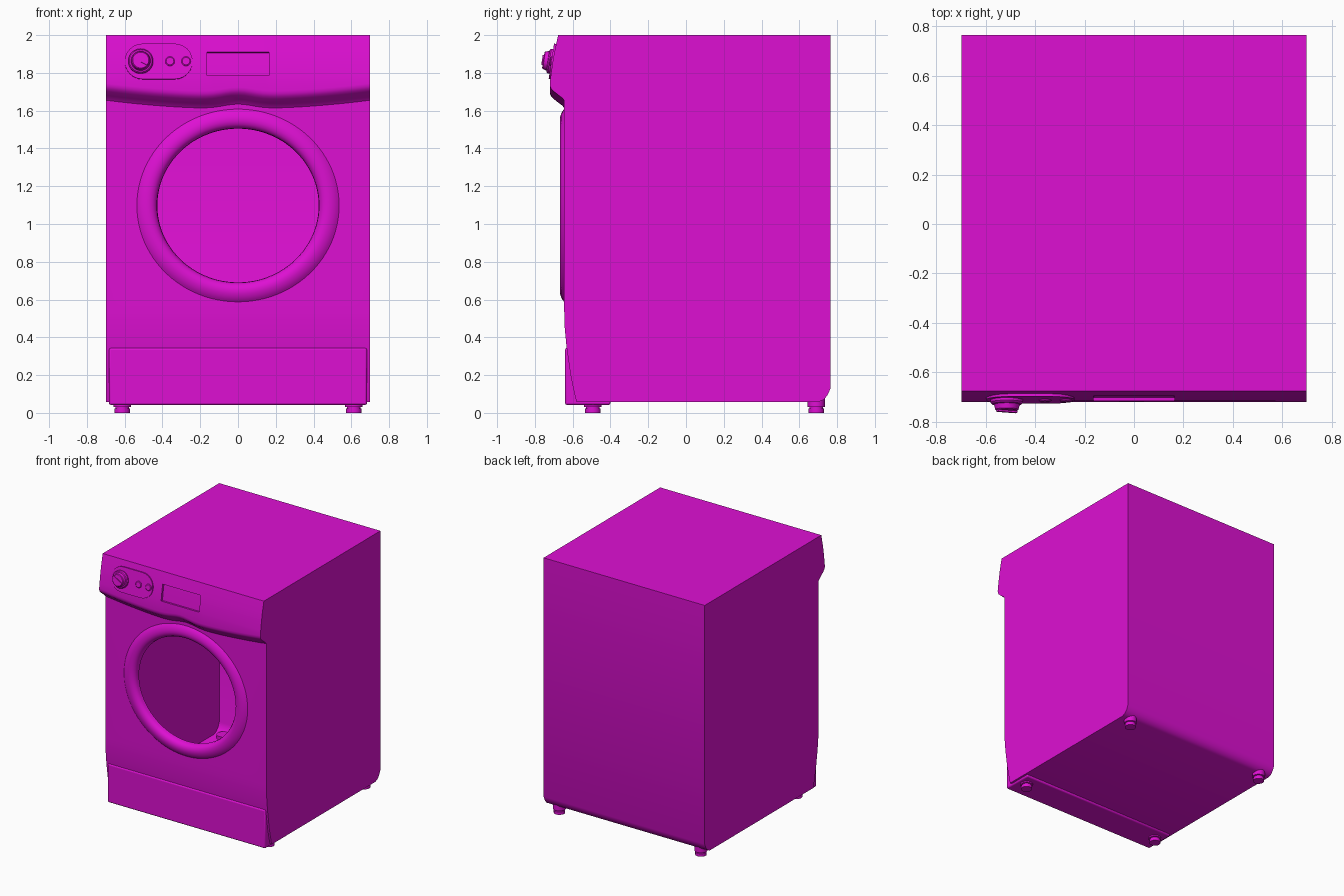
import bpy, bmesh, math
from mathutils import Matrix, Vector

if "Cube" in bpy.data.objects:
    bpy.data.objects.remove(bpy.data.objects["Cube"])

paint = bpy.data.materials.new("magenta_paint")
paint.diffuse_color = (0.73, 0.005, 0.65, 1)
paint.use_nodes = True
paint.node_tree.nodes["Principled BSDF"].inputs["Base Color"].default_value = paint.diffuse_color
W = 0.698              # half width of the cabinet
FRONT = -0.645         # flat front plane
DOOR_Z = 1.098
SQUASH = 0.953         # door is slightly flattened in height


def finish(name, bm, matrix=None, angle=35):
    mesh = bpy.data.meshes.new(name)
    bm.to_mesh(mesh)
    bm.free()
    ob = bpy.data.objects.new(name, mesh)
    bpy.context.collection.objects.link(ob)
    mesh.materials.append(paint)
    if matrix:
        ob.matrix_world = matrix
    bpy.ops.object.select_all(action='DESELECT')
    ob.select_set(True)
    bpy.context.view_layer.objects.active = ob
    bpy.ops.object.shade_smooth_by_angle(angle=math.radians(angle))
    return ob


def lathe(name, profile, matrix, n=32, sy=1.0):
    """Spin (radius, height) points around local z."""
    bm = bmesh.new()
    rings = []
    for r, h in profile:
        rings.append([bm.verts.new((r * math.cos(2 * math.pi * i / n),
                                    sy * r * math.sin(2 * math.pi * i / n), h)) for i in range(n)])
    for a, b in zip(rings, rings[1:]):
        for i in range(n):
            j = (i + 1) % n
            bm.faces.new((a[i], a[j], b[j], b[i]))
    bmesh.ops.remove_doubles(bm, verts=bm.verts, dist=1e-5)
    bmesh.ops.recalc_face_normals(bm, faces=bm.faces)
    return finish(name, bm, matrix)


def prism(name, pts, h0, h1, matrix):
    """Extrude a local xy outline from h0 to h1."""
    bm = bmesh.new()
    f = bm.faces.new([bm.verts.new((x, y, h0)) for x, y in pts])
    ext = bmesh.ops.extrude_face_region(bm, geom=[f])
    bmesh.ops.translate(bm, vec=(0, 0, h1 - h0),
                        verts=[v for v in ext['geom'] if isinstance(v, bmesh.types.BMVert)])
    bmesh.ops.recalc_face_normals(bm, faces=bm.faces)
    return finish(name, bm, matrix)


def brow_profile(x):
    """Front panel section from top edge down to the wavy lower lip, as (y, z)."""
    b = 1.615 + 0.045 * (abs(x) / W) ** 2 + 0.025 * math.exp(-(x / 0.11) ** 2)
    upper = [(-0.677, 2.0), (-0.697, 1.91), (-0.707, 1.85), (-0.716, 1.785)]
    lip = [(-0.721, 0.085), (-0.720, 0.07), (-0.713, 0.055), (-0.700, 0.042),
           (-0.672, 0.02), (-0.655, 0.007), (FRONT, -0.005)]
    return upper + [(y, b + dz) for y, dz in lip]


# Cabinet shell: top, back, bottom and curved lower front
bm = bmesh.new()
wrap = [(-0.677, 2.0), (0.765, 2.0), (0.765, 0.13), (0.75, 0.095), (0.73, 0.07), (0.70, 0.058),
        (-0.58, 0.058), (-0.597, 0.13), (-0.611, 0.2), (-0.632, 0.345), (-0.642, 0.45), (FRONT, 0.55)]
cols = [[bm.verts.new((s * W, y, z)) for y, z in wrap] for s in (-1, 1)]
for i in range(len(wrap) - 1):
    bm.faces.new((cols[0][i], cols[1][i], cols[1][i + 1], cols[0][i + 1]))
# side walls, following the panel section
for s in (-1, 1):
    pts = wrap + brow_profile(W)[:0:-1]
    face = bm.faces.new([bm.verts.new((s * W, y, z)) for y, z in pts])
    face.normal_update()
    if face.normal.x * s < 0:
        face.normal_flip()
# flat front with door opening
corners = [(-W, 0.55), (W, 0.55), (W, 1.655), (0.3, 1.69), (-0.3, 1.69), (-W, 1.655)]
hole = [(0.47 * math.cos(2 * math.pi * i / 64), DOOR_Z + SQUASH * 0.47 * math.sin(2 * math.pi * i / 64))
        for i in range(64)]
edges = []
for loop in (corners, hole):
    vs = [bm.verts.new((x, FRONT, z)) for x, z in loop]
    edges += [bm.edges.new((vs[i], vs[(i + 1) % len(vs)])) for i in range(len(vs))]
bmesh.ops.triangle_fill(bm, edges=edges, use_beauty=True, normal=(0, -1, 0))
# bulging control panel with a recessed drawer pull
xs = [-W] + [i * 0.033 for i in range(-20, 21)] + [W]
grid = [[bm.verts.new((x, y, z)) for y, z in brow_profile(x)] for x in xs]
recess = []
for c in range(len(xs) - 1):
    for r in range(len(grid[0]) - 1):
        f = bm.faces.new((grid[c][r], grid[c][r + 1], grid[c + 1][r + 1], grid[c + 1][r]))
        if r in (1, 2) and abs(xs[c] + xs[c + 1]) / 2 < 0.165:
            recess.append(f)
bm.normal_update()
bmesh.ops.inset_region(bm, faces=recess, thickness=0.002, depth=-0.014, use_even_offset=True)
bmesh.ops.remove_doubles(bm, verts=bm.verts, dist=1e-4)
bmesh.ops.recalc_face_normals(bm, faces=bm.faces)
finish("cabinet", bm)

# Door ring, spun around the front-facing axis
to_front = Matrix.Translation((0, FRONT, DOOR_Z)) @ Matrix.Rotation(math.pi / 2, 4, 'X')
lathe("door_ring", [(0.538, -0.002), (0.525, 0.008), (0.51, 0.016), (0.49, 0.022), (0.47, 0.023),
                    (0.452, 0.018), (0.438, 0.008), (0.43, -0.006), (0.427, -0.03)],
      to_front, 96, SQUASH)

# Kick panel with a flange running under the cabinet
section = [(-0.64, 0.042), (-0.40, 0.042), (-0.40, 0.066), (-0.57, 0.066), (-0.57, 0.344), (-0.64, 0.344)]
along_x = Matrix(((0, 0, 1, 0), (1, 0, 0, 0), (0, 1, 0, 0), (0, 0, 0, 1)))
kick = prism("kick_panel", section, -0.683, 0.683, along_x)
bev = kick.modifiers.new("rounded_edges", 'BEVEL')
bev.width = 0.011
bev.segments = 3

# Controls, tilted to match the panel
tilt = Matrix.Translation((0, -0.705, 1.86)) @ Matrix.Rotation(math.radians(81.3), 4, 'X')
R = 0.095
stadium = []
for cx, start in ((-0.335, -90), (-0.505, 90)):
    stadium += [(cx + R * math.cos(math.radians(start + k * 15)), R * math.sin(math.radians(start + k * 15)))
                for k in range(13)]
prism("control_plate", stadium, -0.012, 0.008, tilt)
at_knob = tilt @ Matrix.Translation((-0.515, 0, 0.006))
lathe("knob", [(0.066, 0), (0.066, 0.012), (0.06, 0.019), (0.052, 0.021), (0.047, 0.041),
               (0.042, 0.045), (0, 0.045)], at_knob, 40)
prism("knob_grip", [(-0.043, -0.009), (0.043, -0.009), (0.043, 0.009), (-0.043, 0.009)],
      0.03, 0.052, at_knob @ Matrix.Rotation(math.radians(-27), 4, 'Z'))
for i, x in enumerate((-0.36, -0.275)):
    lathe(f"button_{i + 1}", [(0.025, 0), (0.025, 0.012), (0.02, 0.016), (0, 0.016)],
          tilt @ Matrix.Translation((x, 0, 0)), 24)

# Four feet
foot = [(0, 0), (0.041, 0), (0.041, 0.022), (0.036, 0.024), (0.036, 0.03), (0.046, 0.032)]
for side, x in (("left", -0.613), ("right", 0.613)):
    for end, y, top in (("front", -0.493, 0.06), ("back", 0.69, 0.085)):
        lathe(f"{end}_{side}_foot", foot + [(0.046, top), (0, top)], Matrix.Translation((x, y, 0)), 24)
